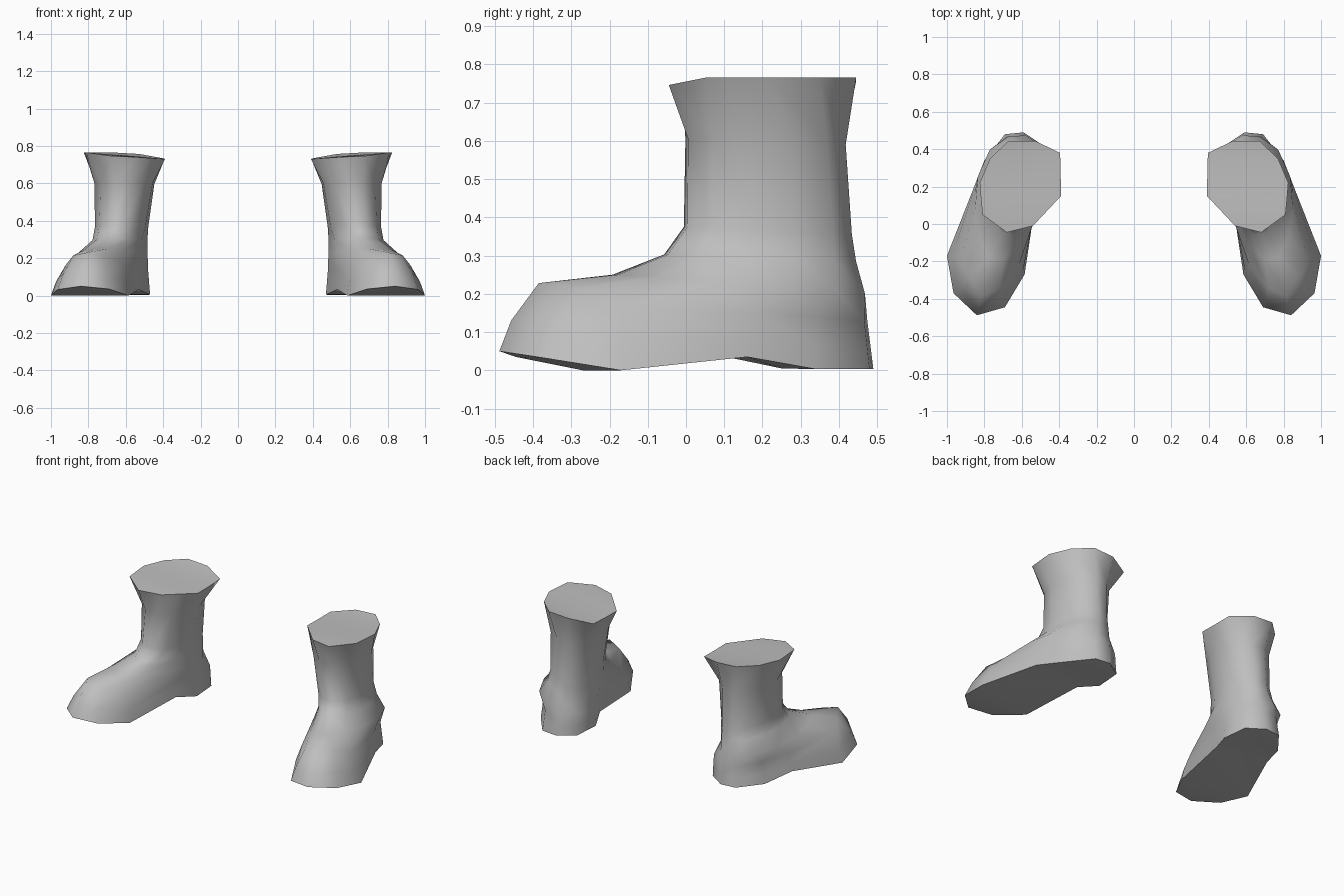
import bpy, bmesh, math
from mathutils import Vector

if "Cube" in bpy.data.objects:
    bpy.data.objects.remove(bpy.data.objects["Cube"])

N = 12  # points per ring, clockwise from the back of the boot

grey = bpy.data.materials.new("plain grey")
grey.diffuse_color = (0.52, 0.52, 0.52, 1)
grey.use_nodes = True
grey.node_tree.nodes["Principled BSDF"].inputs["Base Color"].default_value = grey.diffuse_color

# Outline of the sole, with raised toe and arch
SOLE = [(.59, .49, .003), (.69, .48, .003), (.80, .34, .003), (.87, .16, .035),
        (1.0, -.17, .0), (.965, -.37, .032), (.84, -.488, .05), (.69, -.445, .035),
        (.585, -.27, .0), (.53, .12, .032), (.47, .25, .005), (.485, .42, .003)]

# Ring around the crown of the toe
CROWN = [(.58, .474, .13), (.68, .466, .13), (.78, .34, .14), (.85, .17, .15),
         (.92, -.16, .165), (.88, -.28, .215), (.815, -.385, .228), (.72, -.345, .212),
         (.615, -.22, .17), (.525, .10, .14), (.481, .25, .14), (.487, .41, .14)]

# Flared rim of the shaft
RIM = [(.53, .445, .757), (.67, .445, .765), (.77, .35, .765), (.825, .22, .765),
       (.818, .13, .765), (.81, .05, .765), (.68, -.045, .746), (.54, -.01, .74),
       (.465, .07, .735), (.39, .15, .73), (.392, .26, .73), (.395, .38, .733)]


def oval(back, front, width, taper=0):
    """Ring between a back point and a front point, wider at the back."""
    b, f = Vector(back), Vector(front)
    mid, half = (b + f) / 2, (b - f) / 2
    side = Vector((-half.y, half.x, 0)).normalized() * -width
    k = 1 / math.cos(math.radians(15))
    return [mid + k * (half * math.cos(a) + side * math.sin(a) * (1 + taper * math.cos(a)))
            for a in (math.radians(30 * i - 15) for i in range(N))]


def side_bulge():
    """Ring halfway up the foot, pushed out to round the toe."""
    centre = Vector((.71, .0, 0))
    ring = []
    for s, c in zip(SOLE, CROWN):
        p = Vector(s).lerp(Vector(c), .45)
        push = 1.035 if p.y < 0 else 1.0
        q = centre + (p - centre) * push
        ring.append(Vector((q.x, q.y, p.z)))
    return ring


def boot(name, sign):
    rings = [SOLE, side_bulge(), CROWN,
             oval((.615, .458, .20), (.735, -.185, .25), .17, .2),   # instep
             oval((.598, .438, .285), (.675, -.052, .303), .138, .15),  # ankle bend
             oval((.595, .429, .355), (.65, -.001, .375), .136),     # lower shaft
             oval((.59, .414, .59), (.625, .002, .605), .156),       # upper shaft
             RIM]
    bm = bmesh.new()
    loops = [[bm.verts.new((sign * p[0], p[1], p[2])) for p in r] for r in rings]
    # Walls
    for lo, hi in zip(loops, loops[1:]):
        for i in range(N):
            j = (i + 1) % N
            bm.faces.new((lo[i], lo[j], hi[j], hi[i]))
    # Sole and top, closed by strips across the boot
    for ring in (loops[0], loops[-1]):
        for i in range(N // 2 - 1):
            a, b = i + 1, i + 2
            bm.faces.new((ring[a], ring[b], ring[(1 - b) % N], ring[(1 - a) % N]))
    bmesh.ops.recalc_face_normals(bm, faces=bm.faces)
    me = bpy.data.meshes.new(name)
    bm.to_mesh(me)
    bm.free()
    me.materials.append(grey)
    ob = bpy.data.objects.new(name, me)
    bpy.context.collection.objects.link(ob)
    bpy.ops.object.select_all(action='DESELECT')
    ob.select_set(True)
    bpy.context.view_layer.objects.active = ob
    bpy.ops.object.shade_smooth_by_angle(angle=math.radians(65))


boot("right_boot", 1)
boot("left_boot", -1)
